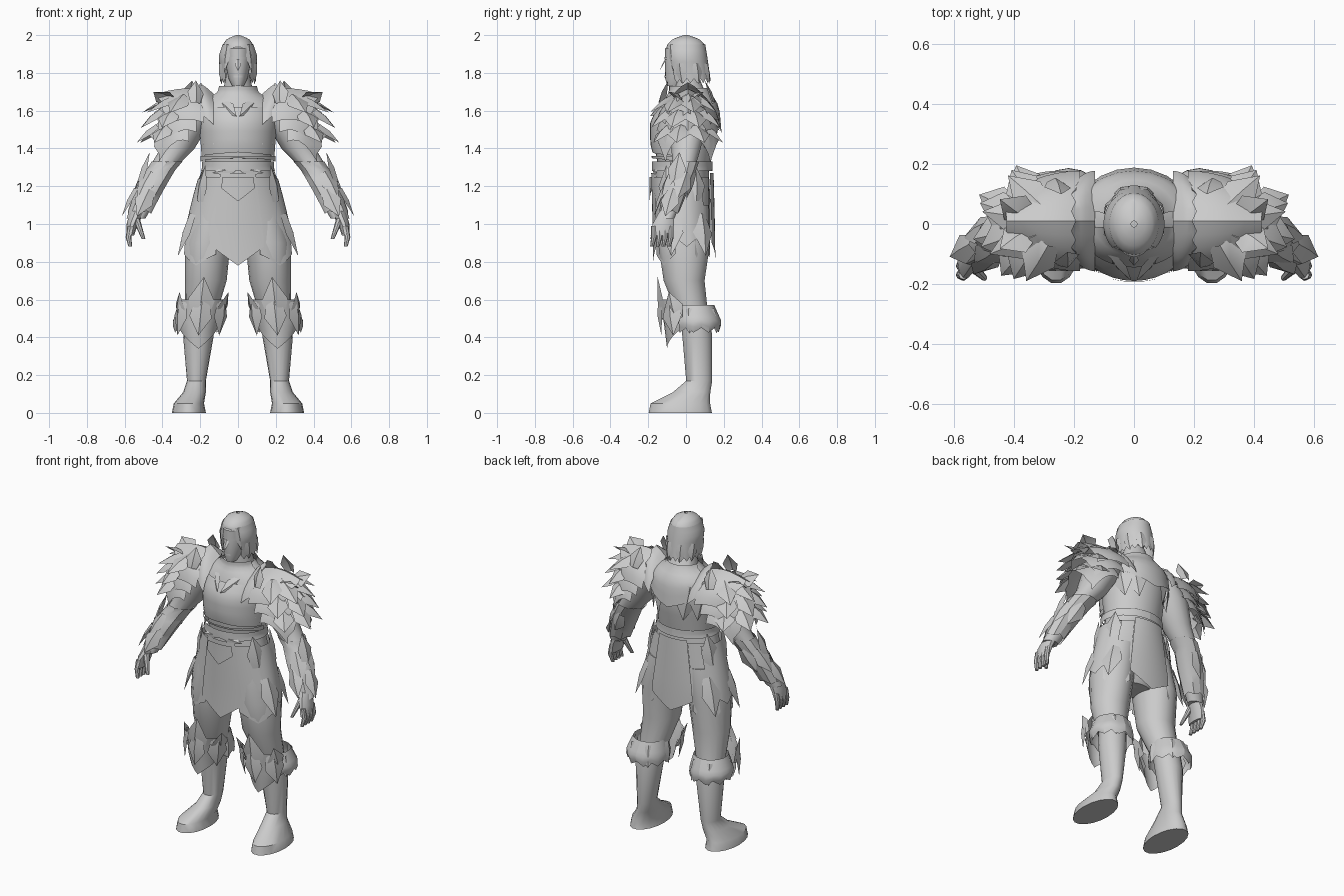
import bpy, bmesh
from math import sin, cos, radians, pi
from mathutils import Vector

if "Cube" in bpy.data.objects:
    bpy.data.objects.remove(bpy.data.objects["Cube"])

COLOUR = (0.6, 0.6, 0.6, 1)
grey = bpy.data.materials.new("plain_grey")
grey.use_nodes = True
grey.diffuse_color = COLOUR
grey.node_tree.nodes["Principled BSDF"].inputs["Base Color"].default_value = COLOUR
parts = []

# Body profiles, bottom to top: height, centre x, centre y, half width, half depth
TORSO = [(1.27, 0, -.01, .17, .13), (1.42, 0, -.01, .18, .16), (1.55, 0, 0, .19, .17),
         (1.64, 0, .02, .17, .13), (1.7, 0, .02, .08, .08), (1.8, 0, 0, .06, .06)]
HIPS = [(.88, 0, 0, .1, .08), (.96, 0, -.01, .23, .14), (1.1, 0, -.02, .23, .15), (1.3, 0, -.02, .17, .14)]
SKIRT = [(.7, 0, -.01, .3, .15), (.95, 0, -.01, .28, .15), (1.3, 0, -.02, .18, .15)]
HEAD = [(1.73, 0, -.06, .03, .04), (1.77, 0, -.04, .05, .07), (1.86, 0, -.01, .07, .1),
        (1.93, 0, -.01, .07, .1), (1.98, 0, 0, .04, .05)]
HAIR = [(1.75, 0, .02, .09, .11), (1.89, 0, 0, .1, .11), (1.95, 0, 0, .08, .1),
        (1.98, 0, 0, .06, .07), (2, 0, 0, .01, .01)]
LEG = [(.5, .2, .04, .08, .08), (.7, .17, -.01, .11, .11), (.9, .16, -.01, .12, .14), (1.1, .12, -.01, .11, .13)]
BOOT = [(0, .26, -.03, .09, .17), (.05, .26, -.03, .08, .16), (.11, .23, .03, .06, .1),
        (.17, .22, .07, .05, .07), (.4, .21, .06, .08, .08), (.5, .2, .05, .08, .08)]
CUFF = [(.42, .21, .06, .1, .1), (.48, .22, .06, .12, .12), (.57, .21, .05, .09, .09)]
KNEE = [(.35, .21, .01, .06, .07), (.47, .21, .02, .11, .12), (.64, .18, -.02, .13, .12)]
ARM = [(1.03, .54, -.1, .05, .04), (1.2, .46, -.05, .07, .06), (1.3, .4, -.01, .07, .06),
       (1.4, .32, 0, .09, .08), (1.53, .26, .01, .11, .1), (1.62, .2, .01, .09, .1)]
HAND = [(.94, .57, -.13, .02, .06), (1, .56, -.12, .03, .06), (1.07, .53, -.1, .04, .04)]
THUMB = [(.92, .5, -.18, .01, .01), (1.03, .54, -.14, .02, .02)]
SHOULDER = [(1.4, .32, 0, .19, .17), (1.6, .29, 0, .18, .16), (1.72, .25, 0, .08, .1)]


def finish(name, bm, mirror=False, thick=0):
    if thick:
        bmesh.ops.solidify(bm, geom=bm.faces[:], thickness=thick)
    bmesh.ops.recalc_face_normals(bm, faces=bm.faces[:])
    mesh = bpy.data.meshes.new(name)
    bm.to_mesh(mesh)
    bm.free()
    ob = bpy.data.objects.new(name, mesh)
    bpy.context.collection.objects.link(ob)
    mesh.materials.append(grey)
    if mirror:
        ob.modifiers.new("Mirror", 'MIRROR').use_mirror_merge = False
    parts.append(ob)


def skin(bm, rows, closed):
    """Join rows of points into quads; closed rows are also capped."""
    rows = [[bm.verts.new(p) for p in row] for row in rows]
    count = len(rows[0])
    for low, high in zip(rows, rows[1:]):
        for i in range(count if closed else count - 1):
            j = (i + 1) % count
            bm.faces.new((low[i], low[j], high[j], high[i]))
    if closed:
        bm.faces.new(rows[0])
        bm.faces.new(rows[-1])


def surface(profile, z, degrees, grow=0.0):
    """Point on a profile at a height and heading, pushed outward by grow."""
    level = min(max(z, profile[0][0]), profile[-1][0])
    for low, high in zip(profile, profile[1:]):
        if level <= high[0]:
            break
    t = (level - low[0]) / (high[0] - low[0])
    x, y, rx, ry = [a + (b - a) * t for a, b in zip(low[1:], high[1:])]
    a = radians(degrees)
    return Vector((x + (rx + grow) * cos(a), y + (ry + grow) * sin(a), z))


def loft(name, profile, mirror=False, sides=18):
    bm = bmesh.new()
    skin(bm, [[surface(profile, ring[0], i * 360 / sides) for i in range(sides)] for ring in profile], True)
    finish(name, bm, mirror)


def wrap(name, profile, top, bottom, heading, spread, grow=.01, drop=0.0, jag=0.0, mirror=False, columns=10):
    """Thin plate wrapped round a profile, with a pointed or jagged hem."""
    bm = bmesh.new()
    steps = 6
    rows = []
    for k in range(steps + 1):
        row = []
        for i in range(columns + 1):
            t = i / columns
            p = surface(profile, top + (bottom - top) * k / steps, heading + spread * (t - .5), grow)
            p.z -= (drop * (1 - abs(2 * t - 1)) + jag * (i % 2)) * (k / steps) ** 3
            row.append(p)
        rows.append(row)
    skin(bm, rows, False)
    finish(name, bm, mirror, .008)


def spikes(name, profile, base, tip, headings, width, grow=.02, lean=0, sink=0.0):
    """Ridged leaf plates rooted on a profile, mirrored left to right."""
    bm = bmesh.new()
    for heading in headings:
        root = surface(profile, base, heading, -sink)
        end = surface(profile, tip, heading + lean, grow)
        a = radians(heading)
        along = end - root
        side = along.cross(Vector((cos(a), sin(a), .3 + 8 * sink))).normalized() * width
        ridge = side.cross(along).normalized() * width * .35
        mid = root.lerp(end, .45)
        bl, br, ml, mr, rb, rm, tp = [bm.verts.new(p) for p in (
            root - side * .6, root + side * .6, mid - side, mid + side, root + ridge, mid + ridge, end)]
        for face in ((bl, ml, rm, rb), (rb, rm, mr, br), (ml, tp, rm), (rm, tp, mr)):
            bm.faces.new(face)
    finish(name, bm, True, .007)


def lame(name, inner, outer, top, fall, point=.06):
    """Shoulder plate arched front to back, narrowing to a pointed outer edge."""
    bm = bmesh.new()
    rows = []
    for k in range(6):
        s = k / 5
        bulge = .02 * sin(pi * s)
        row = []
        for i in range(11):
            t = i / 5 - 1
            drop = .1 * (1 - cos(t * 1.4)) + .08 * abs(t)
            x = inner + (outer - inner) * s + point * s ** 3 * (1 - abs(t)) - .015 * (i % 2) * (k == 5)
            row.append((x, .01 + (.17 - .05 * s * s) * sin(t * 1.4), top - fall * s * s + bulge - drop))
        rows.append(row)
    skin(bm, rows, False)
    finish(name, bm, True, .01)


# Head and hair
loft("head", HEAD, sides=24)
spikes("nose", HEAD, 1.87, 1.81, [-90], .016, .03, sink=.005)
wrap("brow", HEAD, 1.885, 1.87, -90, 80, .004)
wrap("mouth", HEAD, 1.785, 1.775, -90, 50, .004)
wrap("hair_cap", HAIR, 2, 1.93, -90, 360, grow=0, columns=24)
wrap("hair_curtain", HAIR, 1.95, 1.77, 90, 270, grow=.002, jag=.025, columns=28)
spikes("hair_fringe", HAIR, 1.95, 1.8, [-50], .025, .005, lean=8)
spikes("hair_locks", HAIR, 1.85, 1.74, [-20, 25, 65], .03, .005)

# Torso armour
loft("torso", TORSO, sides=28)
wrap("breastplate", TORSO, 1.62, 1.36, -90, 160, .02, drop=-.02, columns=16)
wrap("breastplate_rim", TORSO, 1.36, 1.33, -90, 165, .025, drop=-.03, columns=16)
wrap("gorget", TORSO, 1.73, 1.63, -90, 150, .03, drop=.07)
wrap("back_collar", TORSO, 1.72, 1.58, 90, 160, .025, drop=.1)
spikes("chest_chevrons", TORSO, 1.64, 1.57, [-62], .035, .035, lean=-26)
spikes("chest_side_plates", TORSO, 1.6, 1.42, [-50, -25], .04)
spikes("back_plates", TORSO, 1.62, 1.4, [25, 50], .07, .02, lean=15)

# Belt, hips and skirt
loft("hips", HIPS, sides=24)
wrap("belt", SKIRT, 1.33, 1.28, -90, 360, columns=28)
spikes("buckle_wings", SKIRT, 1.29, 1.27, [-85], .025, .025, lean=35)
wrap("buckle", SKIRT, 1.25, 1.19, -90, 44, .025, drop=.07)
wrap("front_tabard", SKIRT, 1.27, .88, -90, 54, .015, drop=.1)
wrap("back_tabard", SKIRT, 1.27, .9, 90, 56, .015, drop=.08)
wrap("front_thigh_plates", SKIRT, 1.25, .84, -42, 50, drop=.06, mirror=True)
wrap("side_skirt", SKIRT, 1.24, .96, 5, 70, .015, drop=.08, mirror=True)
wrap("rear_thigh_plates", SKIRT, 1.25, .84, 42, 40, .005, drop=-.05, jag=.03, mirror=True)
spikes("hip_crests", SKIRT, 1.12, 1.31, [-30, 25], .055)
spikes("hip_spikes", SKIRT, 1.05, .83, [-20, 35], .06, .05)

# Legs, boots and knees
loft("legs", LEG, True)
loft("boots", BOOT, True)
wrap("boot_cuffs", CUFF, .57, .45, -90, 360, jag=.025, mirror=True, columns=18)
wrap("knee_plates", KNEE, .6, .44, -90, 130, drop=.1, mirror=True)
spikes("knee_peaks", KNEE, .5, .72, [-90], .07, .01)
spikes("knee_flares", KNEE, .5, .64, [-150, -30], .055)
spikes("knee_spikes", KNEE, .59, .41, [-145, -90, -35], .06, .05)
spikes("cuff_spikes", CUFF, .55, .42, [-20, 60, 120, 190], .05, .02)

# Arms, bracers and hands
loft("arms", ARM, True, 14)
wrap("bracers", ARM, 1.33, 1.07, -90, 360, jag=.015, mirror=True)
spikes("elbow_plates", ARM, 1.22, 1.38, [-15], .05, .05)
spikes("bracer_plates", ARM, 1.27, 1.13, [-60, 20, 90], .05, .02)
spikes("wrist_plates", ARM, 1.18, 1.04, [-90, -10], .05, .03)
loft("hands", HAND, True, 10)
loft("thumbs", THUMB, True, 8)
for i in range(4):
    y = -.08 - .03 * i
    loft("fingers", [(.88, .57, y - .01, .01, .01), (.93, .58, y, .015, .015), (.99, .57, y, .015, .015)], True, 8)

# Layered shoulder armour
lame("shoulder_collars", .13, .21, 1.69, -.06, point=0)
for i, name in enumerate(("upper_lames", "middle_lames", "lower_lames")):
    lame(name, .18 + .04 * i, .38 + .02 * i, 1.7 - .05 * i, .01 + .05 * i)
spikes("shoulder_crests", SHOULDER, 1.64, 1.76, [-110, 95], .045, 0)
spikes("shoulder_horns", SHOULDER, 1.65, 1.7, [-22, 22], .06, .11, sink=.05)
for i in range(3):
    tip = 1.59 - .08 * i
    spikes("shoulder_leaves", SHOULDER, tip + .08, tip, [-72 + 8 * i + 42 * k for k in range(4)], .06, .04, sink=.06)

# Smooth shading with crisp plate edges
bpy.ops.object.select_all(action='DESELECT')
for ob in parts:
    ob.select_set(True)
bpy.context.view_layer.objects.active = parts[0]
bpy.ops.object.shade_smooth_by_angle(angle=radians(35))
